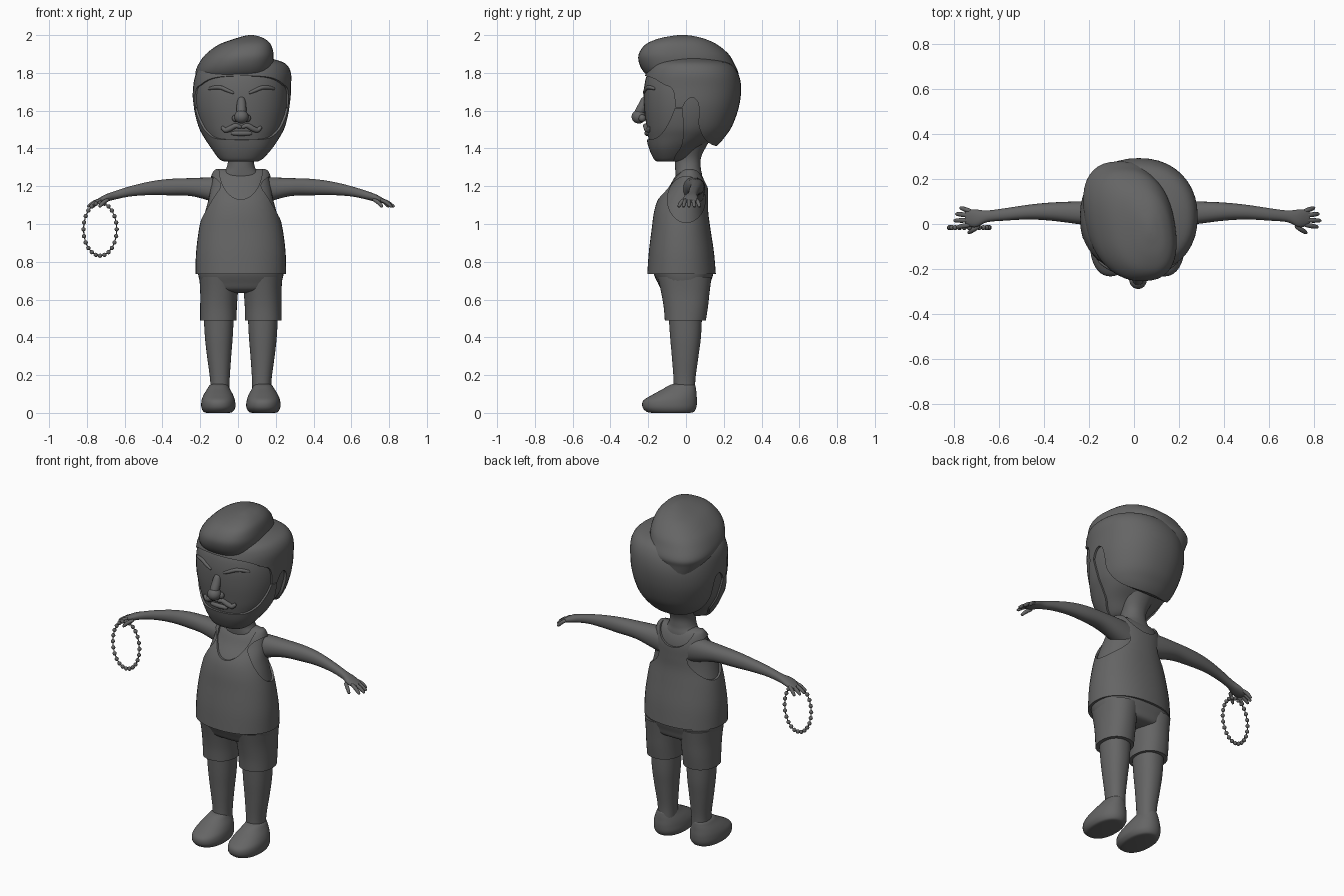
import bpy, bmesh, math
from mathutils import Vector
from mathutils.bvhtree import BVHTree

old = bpy.data.objects.get("Cube")
if old:
    bpy.data.objects.remove(old)

MID = 0.015  # the figure's own centre line in x

clay = bpy.data.materials.new("dark grey clay")
clay.use_nodes = True
GREY = (0.13, 0.13, 0.13, 1)
clay.diffuse_color = GREY
clay.node_tree.nodes["Principled BSDF"].inputs["Base Color"].default_value = GREY


def spline(pts, steps):
    """Smooth open curve through points of any dimension."""
    ext = [pts[0]] + list(pts) + [pts[-1]]
    out = []
    for i in range(len(pts) - 1):
        p0, p1, p2, p3 = ext[i:i + 4]
        for k in range(steps):
            t = k / steps
            out.append([0.5 * (2 * b + (c - a) * t + (2 * a - 5 * b + 4 * c - d) * t * t
                               + (3 * b - a - 3 * c + d) * t ** 3)
                        for a, b, c, d in zip(p0, p1, p2, p3)])
    return out + [list(pts[-1])]


def select(ob):
    bpy.ops.object.select_all(action='DESELECT')
    ob.select_set(True)
    bpy.context.view_layer.objects.active = ob


def smooth(ob, angle=40):
    select(ob)
    bpy.ops.object.shade_smooth_by_angle(angle=math.radians(angle))


def finish(name, bm):
    bmesh.ops.recalc_face_normals(bm, faces=bm.faces)
    me = bpy.data.meshes.new(name)
    bm.to_mesh(me)
    bm.free()
    ob = bpy.data.objects.new(name, me)
    bpy.context.collection.objects.link(ob)
    me.materials.append(clay)
    smooth(ob)
    return ob


def loft(name, rows, axis='z', grow=0, power=2.2, skew=0, mirror=False, n=40):
    """Rows of (position, a0, a1, b0, b1) joined as superellipse rings along an axis."""
    bm = bmesh.new()
    rings = []
    for p, a0, a1, b0, b1 in spline(rows, 5):
        ring = []
        for i in range(n):
            t = math.tau * i / n
            c, s = math.cos(t), math.sin(t)
            a = (a0 + a1) / 2 + ((a1 - a0) / 2 + grow) * math.copysign(abs(c) ** (2 / power), c)
            b = (b0 + b1) / 2 + ((b1 - b0) / 2 + grow) * math.copysign(abs(s) ** (2 / power), s)
            co = [a - skew * b, b, p] if axis == 'z' else [p, a, b]
            if mirror:
                co[0] = 2 * MID - co[0]
            ring.append(bm.verts.new(co))
        rings.append(ring)
    for r, q in zip(rings, rings[1:]):
        for i in range(n):
            j = (i + 1) % n
            bm.faces.new((r[i], r[j], q[j], q[i]))
    bm.faces.new(rings[0])
    bm.faces.new(rings[-1])
    return finish(name, bm)


def prism(axis, outline, lo, hi):
    """Cutter: outline in the plane across the axis, extruded from lo to hi."""
    bm = bmesh.new()
    place = (lambda p, d: (d, p[0], p[1])) if axis == 'x' else (lambda p, d: (p[0], d, p[1]))
    lower, upper = ([bm.verts.new(place(p, d)) for p in outline] for d in (lo, hi))
    n = len(outline)
    for i in range(n):
        j = (i + 1) % n
        bm.faces.new((lower[i], lower[j], upper[j], upper[i]))
    bm.faces.new(lower)
    bm.faces.new(upper)
    return finish("cutter", bm)


def oval(cx, cz, rx, rz, n=48):
    return [(cx + rx * math.cos(math.tau * i / n), cz + rz * math.sin(math.tau * i / n)) for i in range(n)]


def cut(ob, cutter, operation):
    mod = ob.modifiers.new("cut", 'BOOLEAN')
    mod.operation, mod.solver, mod.object = operation, 'EXACT', cutter
    select(ob)
    bpy.ops.object.modifier_apply(modifier=mod.name)
    bpy.data.objects.remove(cutter)
    smooth(ob)


def tube(name, pts, radius, ends=0.4, cyclic=False):
    cu = bpy.data.curves.new(name, 'CURVE')
    cu.dimensions = '3D'
    cu.bevel_depth, cu.bevel_resolution, cu.use_fill_caps = radius, 3, True
    sp = cu.splines.new('POLY')
    path = pts if cyclic else spline(pts, 5)
    sp.points.add(len(path) - 1)
    sp.use_cyclic_u = cyclic
    for i, p in enumerate(path):
        f = i / (len(path) - 1)
        sp.points[i].co = (*p, 1)
        sp.points[i].radius = 1 if cyclic else ends + (1 - ends) * math.sin(math.pi * f) ** 0.5 if 0 < f < 1 else ends
    ob = bpy.data.objects.new(name, cu)
    bpy.context.collection.objects.link(ob)
    cu.materials.append(clay)
    select(ob)
    bpy.ops.object.convert(target='MESH')
    smooth(ob, 60)


def ball(name, loc, radius, scale=(1, 1, 1), seg=24):
    bm = bmesh.new()
    bmesh.ops.create_uvsphere(bm, u_segments=seg, v_segments=seg // 2, radius=radius)
    bmesh.ops.scale(bm, vec=scale, verts=bm.verts)
    bmesh.ops.translate(bm, vec=loc, verts=bm.verts)
    return finish(name, bm)


# Head and beard
head_rows = [(1.33, -.06, .09, -.14, -.05), (1.345, -.09, .12, -.16, 0), (1.4, -.13, .17, -.185, .06),
             (1.46, -.17, .21, -.2, .15), (1.52, -.2, .24, -.21, .2), (1.62, -.225, .263, -.222, .24),
             (1.72, -.226, .266, -.222, .25), (1.8, -.2, .25, -.2, .23), (1.85, -.12, .2, -.14, .15)]
head = loft("head", head_rows)
beard = loft("beard", head_rows, grow=.011)
beard_edge = spline([(-.3, 1.445), (-.22, 1.445), (-.16, 1.455), (-.12, 1.49), (-.085, 1.55), (-.058, 1.615)], 6)
beard_back = spline([(-.02, 1.615), (-.012, 1.52), (-.02, 1.42), (-.06, 1.35), (-.075, 1.25)], 6)
cut(beard, prism('x', beard_edge + beard_back + [(-.3, 1.25)], -.5, .5), 'INTERSECT')

# Hair: close cap with an arch around each ear, and the swept mass on top
cap = loft("hair_cap", [(1.39, -.1, .13, -.08, .13), (1.42, -.14, .175, -.12, .17), (1.46, -.175, .215, -.15, .205),
                        (1.52, -.207, .25, -.2, .245), (1.62, -.236, .275, -.226, .28), (1.72, -.238, .28, -.228, .292),
                        (1.8, -.22, .28, -.212, .275), (1.85, -.17, .25, -.18, .23), (1.875, -.08, .18, -.1, .13)])
front_edge = spline([(-.3, 1.79), (-.22, 1.785), (-.17, 1.77), (-.12, 1.74), (-.07, 1.71), (-.055, 1.617)], 6)
ear_edge = spline([(-.018, 1.617), (0, 1.65), (.03, 1.67), (.06, 1.65), (.07, 1.6), (.068, 1.52),
                   (.1, 1.45), (.15, 1.415), (.22, 1.41), (.3, 1.41)], 6)
cut(cap, prism('x', front_edge + ear_edge + [(.4, 1.41), (.4, 2.1), (-.4, 2.1), (-.4, 1.79)], -.5, .5), 'INTERSECT')
loft("hair_top", [(1.7, -.17, .12, -.12, .26), (1.76, -.2, .15, -.17, .27), (1.8, -.215, .175, -.22, .277),
                  (1.85, -.2, .18, -.248, .255), (1.9, -.165, .18, -.25, .225), (1.95, -.1, .165, -.215, .165),
                  (1.98, -.02, .135, -.15, .1), (1.995, .03, .1, -.08, .04), (2, .055, .075, -.04, 0)],
     skew=.15, power=2.4)

# Face details laid on the surface of the head
bm = bmesh.new()
bm.from_mesh(head.data)
tree = BVHTree.FromBMesh(bm)
bm.free()


def on_face(x, z, lift=0.0):
    hit = tree.ray_cast(Vector((x, -1, z)), Vector((0, 1, 0)))[0]
    return (x, hit.y - lift, z)


FACE_X = 0.018
for side, s in (("right", -1), ("left", 1)):
    brow = [(.04, 1.693), (.075, 1.708), (.11, 1.722), (.145, 1.722), (.175, 1.715)]
    tube(side + "_eyebrow", [on_face(FACE_X + s * x, z) for x, z in brow], .011)
    whisker = [(0, 1.51), (.03, 1.52), (.06, 1.505), (.085, 1.497), (.105, 1.515)]
    tube(side + "_moustache", [on_face(FACE_X + s * x, z, .006) for x, z in whisker], .015, .3)
tube("lips", [on_face(FACE_X + x, 1.48, .003) for x in (-.055, -.02, .02, .055)], .014)
ball("nose_tip", (FACE_X, -.25, 1.568), .038, (1, 1, .95))
tube("nose_bridge", [(FACE_X, -.215, 1.67), (FACE_X, -.228, 1.63), (FACE_X, -.25, 1.585), (FACE_X, -.25, 1.565)], .026)
for side, s in (("right", -1), ("left", 1)):
    ball(side + "_nostril", (FACE_X + s * .03, -.232, 1.56), .02)

# Neck, torso and tank top
loft("neck", [(1.2, -.1, .13, -.05, .09), (1.26, -.085, .115, -.055, .085), (1.3, -.06, .09, -.058, .078),
              (1.36, -.055, .085, -.062, .082), (1.45, -.09, .12, -.08, .13)])
torso_rows = [(.735, -.225, .255, -.205, .158), (.85, -.222, .252, -.197, .148), (.97, -.207, .237, -.182, .13),
              (1.06, -.187, .217, -.17, .118), (1.13, -.168, .198, -.148, .117), (1.2, -.155, .185, -.1, .115),
              (1.25, -.143, .173, -.07, .1), (1.28, -.13, .16, -.04, .078), (1.29, -.115, .145, -.015, .05)]
loft("torso", torso_rows[1:], grow=-.012)
top = loft("tank_top", torso_rows)
cut(top, prism('x', oval(.002, 1.13, .1, .122), -.5, .5), 'DIFFERENCE')
cut(top, prism('y', oval(MID, 1.3, .115, .17), -.5, .01), 'DIFFERENCE')
cut(top, prism('y', oval(MID, 1.3, .112, .11), 0, .5), 'DIFFERENCE')

# Shorts seat
loft("shorts_seat", [(.635, -.12, .15, -.07, .07), (.65, -.18, .21, -.125, .115), (.69, -.2, .23, -.15, .13),
                     (.74, -.212, .242, -.172, .145), (.78, -.21, .24, -.17, .14)], power=2.5)

# Limbs, built for each side
for side, flip in (("left", False), ("right", True)):
    loft(side + "_shorts_leg", [(.488, .038, .23, -.112, .105), (.56, .036, .23, -.118, .116),
                                (.64, .03, .23, -.132, .125), (.72, .02, .235, -.15, .135)], mirror=flip)
    loft(side + "_shin", [(.1, .075, .175, -.065, .048), (.18, .074, .178, -.066, .05), (.3, .066, .194, -.075, .066),
                          (.4, .058, .205, -.084, .079), (.52, .052, .212, -.092, .085)], mirror=flip)
    loft(side + "_shoe", [(0, .075, .195, -.18, .02), (.006, .058, .212, -.208, .042), (.03, .044, .224, -.23, .055),
                          (.065, .046, .223, -.226, .058), (.095, .056, .212, -.18, .056),
                          (.125, .072, .194, -.125, .053), (.148, .085, .178, -.085, .046),
                          (.155, .105, .155, -.05, .02)], mirror=flip)
    loft(side + "_arm", [(.08, -.04, .1, 1.09, 1.25), (.17, -.015, .102, 1.12, 1.247), (.28, 0, .1, 1.148, 1.243),
                         (.4, .015, .095, 1.152, 1.238), (.5, .02, .085, 1.153, 1.224), (.6, .015, .07, 1.146, 1.2),
                         (.68, .008, .06, 1.13, 1.175), (.73, -.014, .064, 1.117, 1.157),
                         (.765, -.008, .062, 1.11, 1.138), (.78, .005, .05, 1.112, 1.128)],
         axis='x', mirror=flip, n=24)
    fingers = {"little_finger": (.055, .072, .8), "ring_finger": (.037, .045, .82), "middle_finger": (.017, .015, .828),
               "index_finger": (-.002, -.014, .815), "thumb": (-.008, -.04, .765)}
    for finger, (y0, y1, tip) in fingers.items():
        root = .715 if finger == "thumb" else .75
        path = [(root, y0, 1.13), ((root + tip) / 2, (y0 + y1) / 2, 1.116), (tip, y1, 1.09)]
        tube(f"{side}_{finger}", [(2 * MID - x if flip else x, y, z) for x, y, z in path], .0105, .45)

# String of beads hanging from the right hand
loop = [(x, -.016, z) for x, z in oval(-.73, .972, .088, .14, 24)]
tube("bead_string", loop, .003, cyclic=True)
for i, p in enumerate(loop):
    ball(f"bead_{i + 1}", p, .0115, seg=12)
